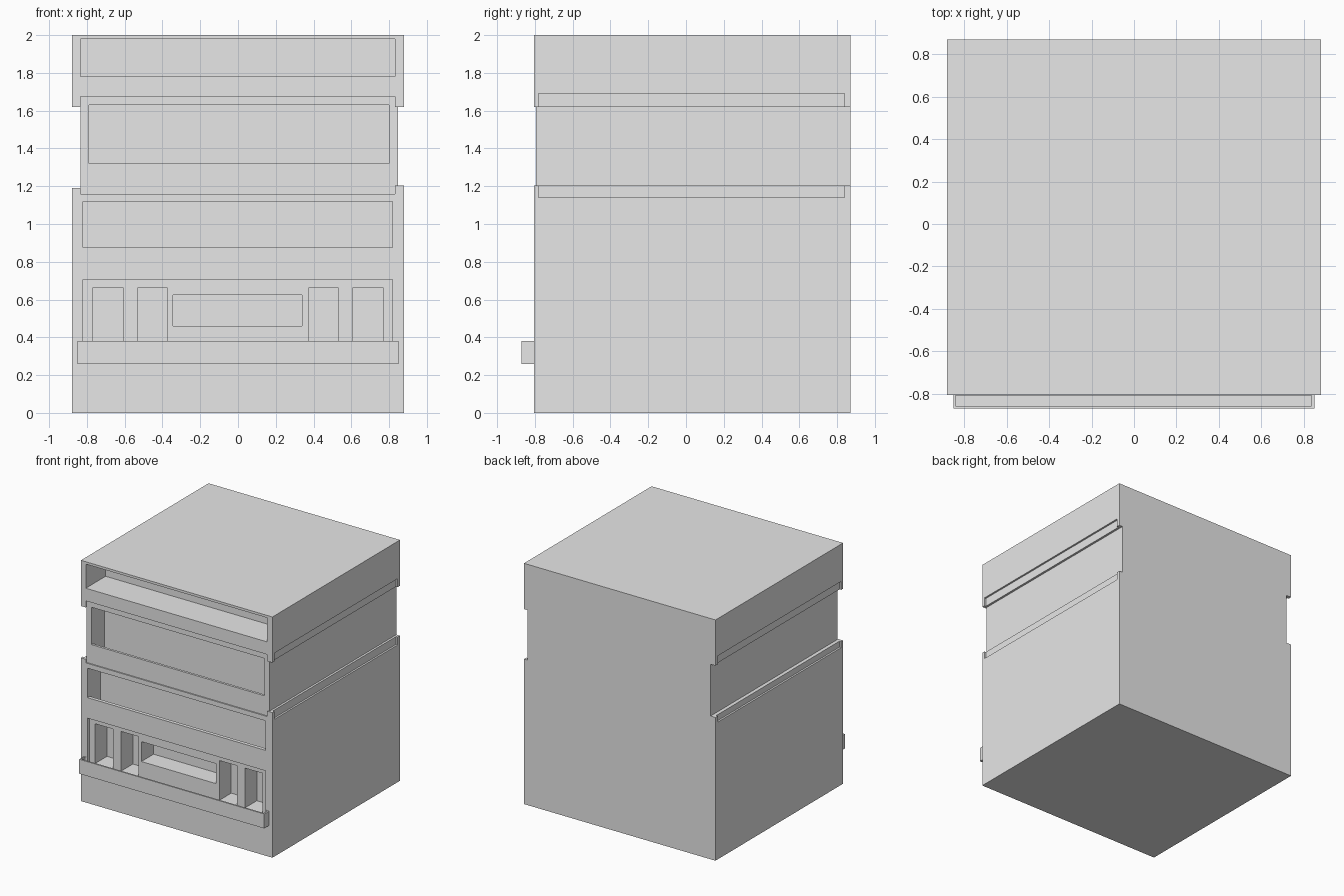
import bpy
import bmesh

if "Cube" in bpy.data.objects:
    bpy.data.objects.remove(bpy.data.objects["Cube"], do_unlink=True)

grey = bpy.data.materials.new("plain grey")
grey.use_nodes = True
grey.diffuse_color = (0.8, 0.8, 0.8, 1)
grey.node_tree.nodes["Principled BSDF"].inputs["Base Color"].default_value = (0.8, 0.8, 0.8, 1)

FRONT, BACK, SIDE = -0.805, 0.87, 0.88
OUT = 1.0  # cutters reach past the outer faces


def box(name, x, y, z):
    """Box object spanning the given (low, high) ranges."""
    bm = bmesh.new()
    bmesh.ops.create_cube(bm, size=1)
    for v in bm.verts:
        v.co = [r[0] if c < 0 else r[1] for c, r in zip(v.co, (x, y, z))]
    mesh = bpy.data.meshes.new(name)
    bm.to_mesh(mesh)
    bm.free()
    mesh.materials.append(grey)
    obj = bpy.data.objects.new(name, mesh)
    bpy.context.collection.objects.link(obj)
    return obj


def carve(obj, cuts):
    """Subtract boxes one after another, then bake the result."""
    cutters = []
    for x, y, z in cuts:
        cutter = box("cutter", x, y, z)
        cutter.hide_render = True
        mod = obj.modifiers.new("cut", "BOOLEAN")
        mod.operation = "DIFFERENCE"
        mod.solver = "EXACT"
        mod.object = cutter
        cutters.append(cutter)
    bpy.context.view_layer.update()
    graph = bpy.context.evaluated_depsgraph_get()
    baked = bpy.data.meshes.new_from_object(obj.evaluated_get(graph))
    obj.modifiers.clear()
    obj.data = baked
    for cutter in cutters:
        bpy.data.objects.remove(cutter, do_unlink=True)


def from_front(depth):
    return (-OUT, FRONT + depth)


cabinet = box("cabinet", (-SIDE, SIDE), (FRONT, BACK), (0, 2))
cuts = [
    # waist around the middle section
    ((0.847, OUT), (-OUT, OUT), (1.205, 1.62)),
    ((-OUT, -0.835), (-OUT, OUT), (1.19, 1.62)),
    ((-OUT, OUT), from_front(0.01), (1.205, 1.62)),
    # shallow side pockets above and below the waist
    ((0.865, OUT), (-0.78, 0.84), (1.14, 1.69)),
    ((-OUT, -0.865), (-0.78, 0.84), (1.14, 1.69)),
    # set-back middle front panel
    ((-0.835, 0.832), from_front(0.01), (1.16, 1.675)),
    # top slot
    ((-0.835, 0.832), from_front(0.26), (1.78, 1.98)),
    # middle and lower openings, with floors below the sills
    ((-0.79, 0.80), from_front(0.18), (1.32, 1.63)),
    ((-0.79, 0.80), (FRONT + 0.03, FRONT + 0.18), (1.21, 1.4)),
    ((-0.82, 0.817), from_front(0.17), (0.875, 1.12)),
    ((-0.82, 0.817), (FRONT + 0.03, FRONT + 0.17), (0.77, 0.95)),
    # bottom display recess and its central window
    ((-0.82, 0.817), from_front(0.03), (0.33, 0.705)),
    ((-0.345, 0.34), from_front(0.19), (0.46, 0.625)),
]
# pairs of tall niches either side of the window
for low, high in ((0.372, 0.532), (0.607, 0.77)):
    for x in ((low, high), (-high, -low)):
        cuts.append((x, from_front(0.185), (0.33, 0.66)))
carve(cabinet, cuts)

# open tray across the front
tray = box("front_tray", (-0.85, 0.85), (-BACK, FRONT), (0.26, 0.38))
carve(tray, [((-0.84, 0.837), (-0.857, FRONT - 0.002), (0.28, 0.5))])
# lower the tray's rear wall so the display recess opens into it
carve(tray, [((-0.82, 0.817), (-0.857, 0), (0.33, 0.5))])
